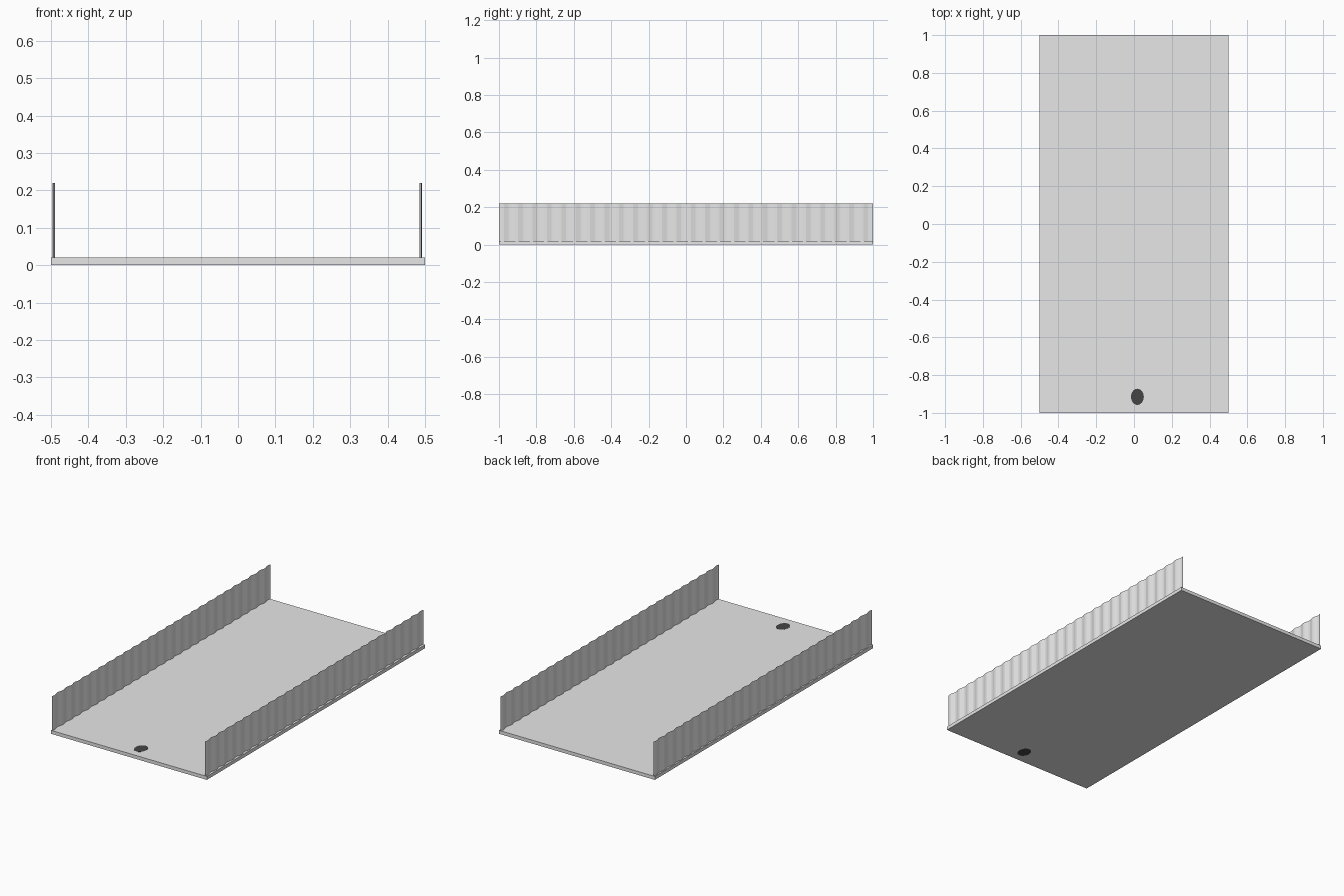
import bpy, bmesh, math

if "Cube" in bpy.data.objects:
    bpy.data.objects.remove(bpy.data.objects["Cube"])


def material(name, grey):
    m = bpy.data.materials.new(name)
    m.diffuse_color = (grey, grey, grey, 1)
    m.use_nodes = True
    m.node_tree.nodes["Principled BSDF"].inputs["Base Color"].default_value = m.diffuse_color
    return m


light_grey = material("light_grey", 0.8)
dark_grey = material("dark_grey", 0.06)


def add_object(name, bm, mat):
    bmesh.ops.recalc_face_normals(bm, faces=bm.faces)
    mesh = bpy.data.meshes.new(name)
    bm.to_mesh(mesh)
    bm.free()
    mesh.materials.append(mat)
    obj = bpy.data.objects.new(name, mesh)
    bpy.context.collection.objects.link(obj)
    return obj


def oval(name, z0, z1, mat):
    # upright oval cylinder at the drain position
    bm = bmesh.new()
    bmesh.ops.create_cone(bm, cap_ends=True, segments=24, radius1=1, radius2=1, depth=1)
    for v in bm.verts:
        v.co = (0.018 + v.co.x * 0.034, -0.915 + v.co.y * 0.043,
                z0 if v.co.z < 0 else z1)
    return add_object(name, bm, mat)


def corrugated_wall(name, x):
    # thin wavy sheet running along the length of the floor
    waves, steps = 26, 6
    n = waves * steps
    bm = bmesh.new()
    prev = None
    for i in range(n + 1):
        y = -1 + 2 * i / n
        wx = x + 0.004 * math.sin(2 * math.pi * i / steps)
        pair = [bm.verts.new((wx, y, z)) for z in (0.02, 0.22)]
        if prev:
            bm.faces.new((prev[0], pair[0], pair[1], prev[1]))
        prev = pair
    return add_object(name, bm, light_grey)


# floor slab with a hole for the drain
bm = bmesh.new()
bmesh.ops.create_cube(bm, size=1)
for v in bm.verts:
    v.co = (v.co.x, v.co.y * 2, 0.01 + v.co.z * 0.02)
floor = add_object("floor_slab", bm, light_grey)

cutter = oval("drain_cutter", -0.05, 0.07, light_grey)
cutter.hide_render = True
cutter.hide_viewport = True
cut = floor.modifiers.new("drain_hole", "BOOLEAN")
cut.operation = "DIFFERENCE"
cut.solver = "EXACT"
cut.object = cutter

# dark drain filling the hole
oval("drain", 0.0, 0.0205, dark_grey)

# side walls
corrugated_wall("left_wall", -0.493)
corrugated_wall("right_wall", 0.489)
